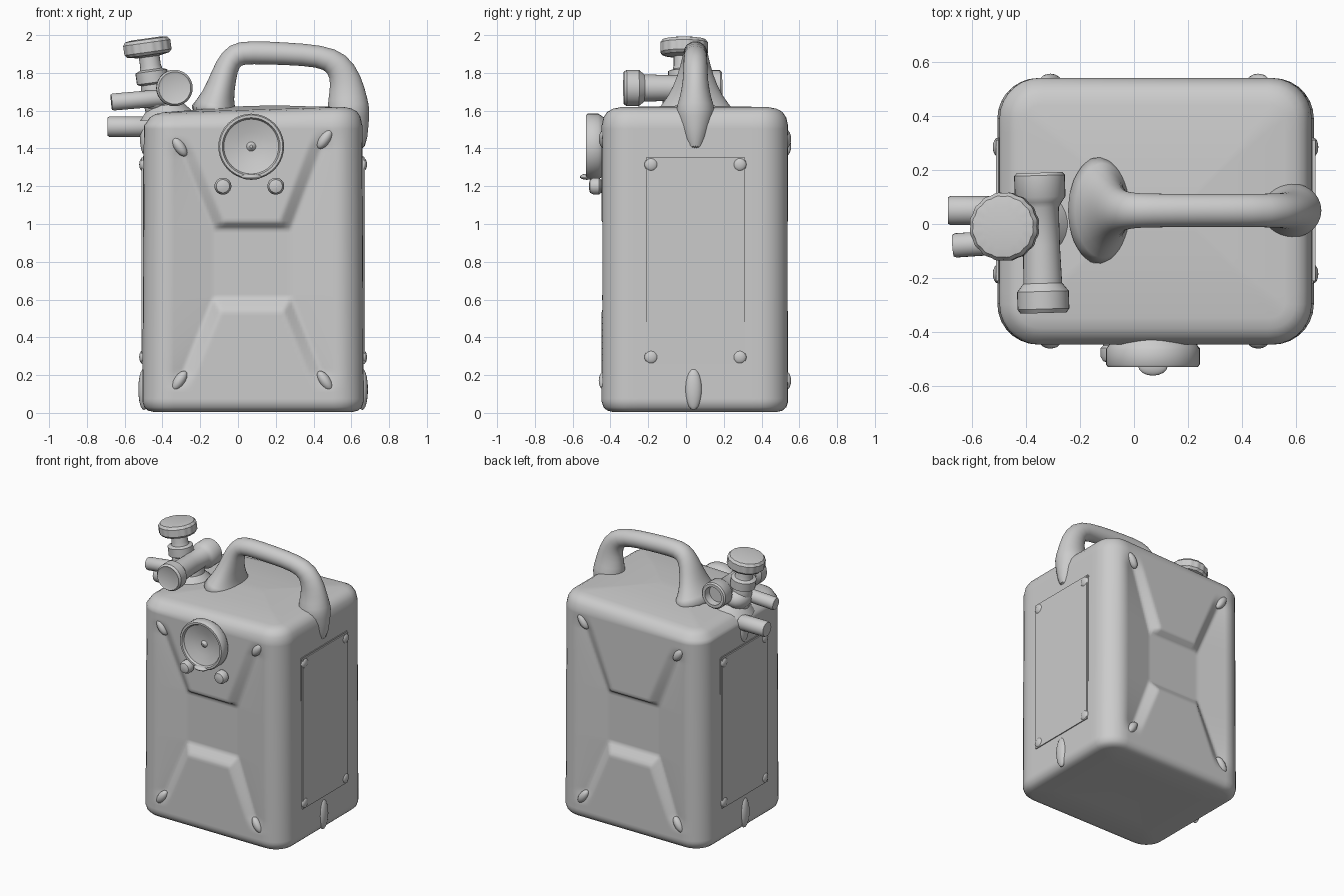
import bpy, bmesh, math
from mathutils import Vector

if "Cube" in bpy.data.objects:
    bpy.data.objects.remove(bpy.data.objects["Cube"])

grey = bpy.data.materials.new("plain grey")
grey.use_nodes = True
grey.diffuse_color = (0.6, 0.6, 0.6, 1)
grey.node_tree.nodes["Principled BSDF"].inputs["Base Color"].default_value = (0.6, 0.6, 0.6, 1)


def finish(name, bm, angle=35):
    bmesh.ops.recalc_face_normals(bm, faces=bm.faces)
    mesh = bpy.data.meshes.new(name)
    bm.to_mesh(mesh)
    bm.free()
    mesh.shade_smooth()
    mesh.set_sharp_from_angle(angle=math.radians(angle))
    mesh.materials.append(grey)
    ob = bpy.data.objects.new(name, mesh)
    bpy.context.collection.objects.link(ob)
    return ob


def loft(name, rings, angle=35):
    """Skin a list of closed rings and cap both ends."""
    bm = bmesh.new()
    rows = [[bm.verts.new(p) for p in ring] for ring in rings]
    n = len(rows[0])
    for a, b in zip(rows, rows[1:]):
        for i in range(n):
            j = (i + 1) % n
            bm.faces.new((a[i], a[j], b[j], b[i]))
    bm.faces.new(rows[0])
    bm.faces.new(rows[-1])
    return finish(name, bm, angle)


def lathe(name, origin, axis, profile, n=32, flutes=0, depth=0.0):
    """Revolve (radius, distance) pairs around an axis."""
    o, w = Vector(origin), Vector(axis).normalized()
    u = w.orthogonal().normalized()
    v = w.cross(u)
    rings = []
    for r, h in profile:
        ring = []
        for i in range(n):
            t = math.tau * i / n
            k = r * (1 - depth * (0.5 + 0.5 * math.cos(flutes * t)))
            ring.append(o + w * h + (u * math.cos(t) + v * math.sin(t)) * k)
        rings.append(ring)
    return loft(name, rings)


def pipe(name, p, q, r):
    length = (Vector(q) - Vector(p)).length
    return lathe(name, p, Vector(q) - Vector(p),
                 [(r * 0.9, 0), (r, 0.01), (r, length - 0.01), (r * 0.9, length)], 24)


# Body: rounded rectangles stacked upward, with a pressed X on front and back
CX, CY, HX, HY = 0.08, 0.047, 0.578, 0.494
PX, PZ = (-0.13, 0.28), (0.61, 0.98)
OUTER = (-0.37, 0.53)
CORNERS = [(-0.31, 1.41), (0.46, 1.45), (-0.31, 0.17), (0.46, 0.17)]


def outline(inset, nx=64, ny=14, nc=7):
    r = max(0.15 - inset, 0.01)
    a, b = HX - inset - r, HY - inset - r
    centres = [(a, b), (-a, b), (-a, -b), (a, -b)]
    pts = []
    for k, (x, y) in enumerate(centres):
        for i in range(nc + 1):
            t = math.pi / 2 * (k + i / nc)
            pts.append(Vector((x + r * math.cos(t), y + r * math.sin(t))))
        t = math.pi / 2 * (k + 1)
        end = Vector(centres[(k + 1) % 4]) + Vector((math.cos(t), math.sin(t))) * r
        start = pts[-1].copy()
        n = ny if k % 2 else nx
        pts += [start.lerp(end, i / n) for i in range(1, n)]
    return pts


def press(x, z):
    """Depth of the pressed X: valleys leave the panel corners for the studs."""
    side = 0 if x < CX else 1
    s = -1 if side == 0 else 1
    above = z > 0.8
    dz = max(PZ[0] - z, z - PZ[1], 0)
    cx, cz = CORNERS[side if above else side + 2]
    t = dz / abs(cz - PZ[above])
    if t > 1.1:
        return 0
    valley = PX[side] + (cx - PX[side]) * t
    out = (x - valley) * s
    if out > 0:
        k = max(0, 1 - out / ((OUTER[side] - valley) * s))
    else:
        rise = 0.025 if above else 0.07
        k = max(1 + out / 0.07, 1 - dz / rise, 0)
    return 0.05 * k * (1 - 0.5 * t) * min(1, (1.1 - t) / 0.2)


bottom = [(0.46, 0.01), (0.25, 0.005), (0.06, 0.005), (0.03, 0.012), (0.01, 0.03), (0, 0.06)]
top = [(0, 1.52), (0.01, 1.55), (0.03, 1.58), (0.06, 1.597), (0.1, 1.605), (0.3, 1.615), (0.46, 1.625)]
levels = bottom + [(0, 0.06 + 1.46 * i / 90) for i in range(1, 90)] + top
rings = []
for inset, z in levels:
    ring = []
    for p in outline(inset):
        grow = 1 + 0.015 * (1 - z / 1.6)
        x, y = CX + p.x * grow, p.y
        if inset == 0 and abs(y) > HY - 0.02:
            y -= math.copysign(press(x, z), y)
        lift = 0.03 * p.x if z > 1.53 else 0
        ring.append((x, CY + y, z + lift))
    rings.append(ring)
loft("can_body", rings, 50)

# Handle: oval sections (x, z, half thickness, half depth) along the grip
sections = [(-0.13, 1.57, 0.16, 0.25), (-0.12, 1.63, 0.1, 0.175), (-0.09, 1.73, 0.075, 0.115),
            (-0.06, 1.84, 0.064, 0.08), (-0.015, 1.9, 0.066, 0.066), (0.06, 1.909, 0.063, 0.063),
            (0.25, 1.902, 0.06, 0.062), (0.44, 1.89, 0.06, 0.062), (0.53, 1.852, 0.072, 0.064),
            (0.573, 1.76, 0.086, 0.066), (0.58, 1.66, 0.105, 0.085), (0.585, 1.6, 0.115, 0.11),
            (0.6, 1.52, 0.095, 0.085), (0.62, 1.37, 0.06, 0.04)]
rings = []
for i, (x, z, h, d) in enumerate(sections):
    a, b = sections[max(i - 1, 0)], sections[min(i + 1, len(sections) - 1)]
    nrm = Vector((a[1] - b[1], 0, b[0] - a[0])).normalized()
    rings.append([Vector((x, 0.05, z)) + nrm * (h * math.sin(t)) + Vector((0, d * math.cos(t), 0))
                  for t in (math.tau * k / 20 for k in range(20))])
handle = loft("handle", rings, 60)
sub = handle.modifiers.new("smooth", "SUBSURF")
sub.levels = sub.render_levels = 1


def ball(name, place, size, tilt=0):
    bm = bmesh.new()
    bmesh.ops.create_uvsphere(bm, u_segments=16, v_segments=10, radius=1)
    ob = finish(name, bm, 80)
    ob.location, ob.scale, ob.rotation_euler.y = place, size, tilt
    return ob


# Teardrop studs at the ends of the pressed X
for x, z in CORNERS:
    tilt = math.copysign(0.6, (x - CX) * (z - 0.8))
    for side, y in (("front", -0.43), ("back", 0.525)):
        ball(side + "_stud", (x, y, z), (0.03, 0.032, 0.06), tilt)

# Side plates with corner bolts, and the seam ribs above and below
for side, s in (("left", 1), ("right", -1)):
    bm = bmesh.new()
    bmesh.ops.create_cube(bm, size=1)
    bmesh.ops.scale(bm, verts=bm.verts, vec=(0.03, 0.54, 1.11))
    bmesh.ops.translate(bm, verts=bm.verts, vec=(CX + s * 0.577, 0.05, 0.805))
    bmesh.ops.bevel(bm, geom=bm.edges[:], offset=0.008, segments=2, affect="EDGES")
    finish(side + "_plate", bm)
    for y in (-0.185, 0.285):
        for z in (0.295, 1.315):
            ball(side + "_bolt", (CX + s * 0.585, y, z), (0.018, 0.035, 0.035))
    ball(side + "_lower_rib", (CX + s * 0.578, 0.04, 0.125), (0.03, 0.045, 0.11))
ball("right_upper_rib", (CX - 0.578, 0.04, 1.47), (0.022, 0.045, 0.1))

# Gauge: flared collar, raised rim and dished dial, with pointer and tab
lathe("gauge", (0.07, -0.38, 1.41), (0, -1, 0),
      [(0.14, 0), (0.15, 0.05), (0.165, 0.07), (0.174, 0.085), (0.174, 0.14), (0.167, 0.15),
       (0.153, 0.15), (0.145, 0.135), (0.08, 0.115), (0.02, 0.108)], 40)
lathe("gauge_pointer", (0.07, -0.475, 1.41), (0, -1, 0), [(0.035, 0), (0.02, 0.02), (0.008, 0.03)], 16)
ball("gauge_tab", (0.07, -0.525, 1.25), (0.055, 0.037, 0.016))
for x in (-0.08, 0.2):
    lathe("gauge_knob", (x, -0.4, 1.2), (0, -1, 0),
          [(0.035, 0), (0.035, 0.05), (0.045, 0.06), (0.045, 0.09), (0.035, 0.108), (0.015, 0.114)], 20)

# Valve: mounting foot, cross tube, stem, fluted hand wheel and outlet pipes
lathe("valve_foot", (-0.37, 0.0, 1.56), (-0.1, 0, 1),
      [(0.15, 0), (0.12, 0.04), (0.09, 0.07), (0.085, 0.13)], 28)
lathe("valve_cross_tube", (-0.335, -0.33, 1.72), (-0.03, 1, 0),
      [(0.07, 0.006), (0.085, 0), (0.096, 0.015), (0.096, 0.08), (0.08, 0.1),
       (0.072, 0.11), (0.068, 0.25), (0.068, 0.39), (0.08, 0.41), (0.094, 0.43), (0.094, 0.51),
       (0.085, 0.52), (0.065, 0.52), (0.06, 0.47)])
up = (-0.14, 0, 1)
lathe("valve_stem", (-0.43, -0.01, 1.6), up,
      [(0.06, 0), (0.07, 0.1), (0.065, 0.14), (0.085, 0.15), (0.085, 0.21), (0.06, 0.22),
       (0.055, 0.24), (0.055, 0.32)], 24)
lathe("hand_wheel", (-0.473, -0.01, 1.885), up,
      [(0.06, 0), (0.115, 0.01), (0.128, 0.025), (0.128, 0.075), (0.115, 0.092), (0.08, 0.098)],
      96, 16, 0.03)
pipe("lower_outlet", (-0.69, 0.05, 1.515), (-0.45, 0.05, 1.515), 0.054)
pipe("upper_outlet", (-0.67, -0.08, 1.645), (-0.38, -0.06, 1.67), 0.045)
ball("valve_housing", (-0.43, 0.0, 1.66), (0.085, 0.1, 0.075))
